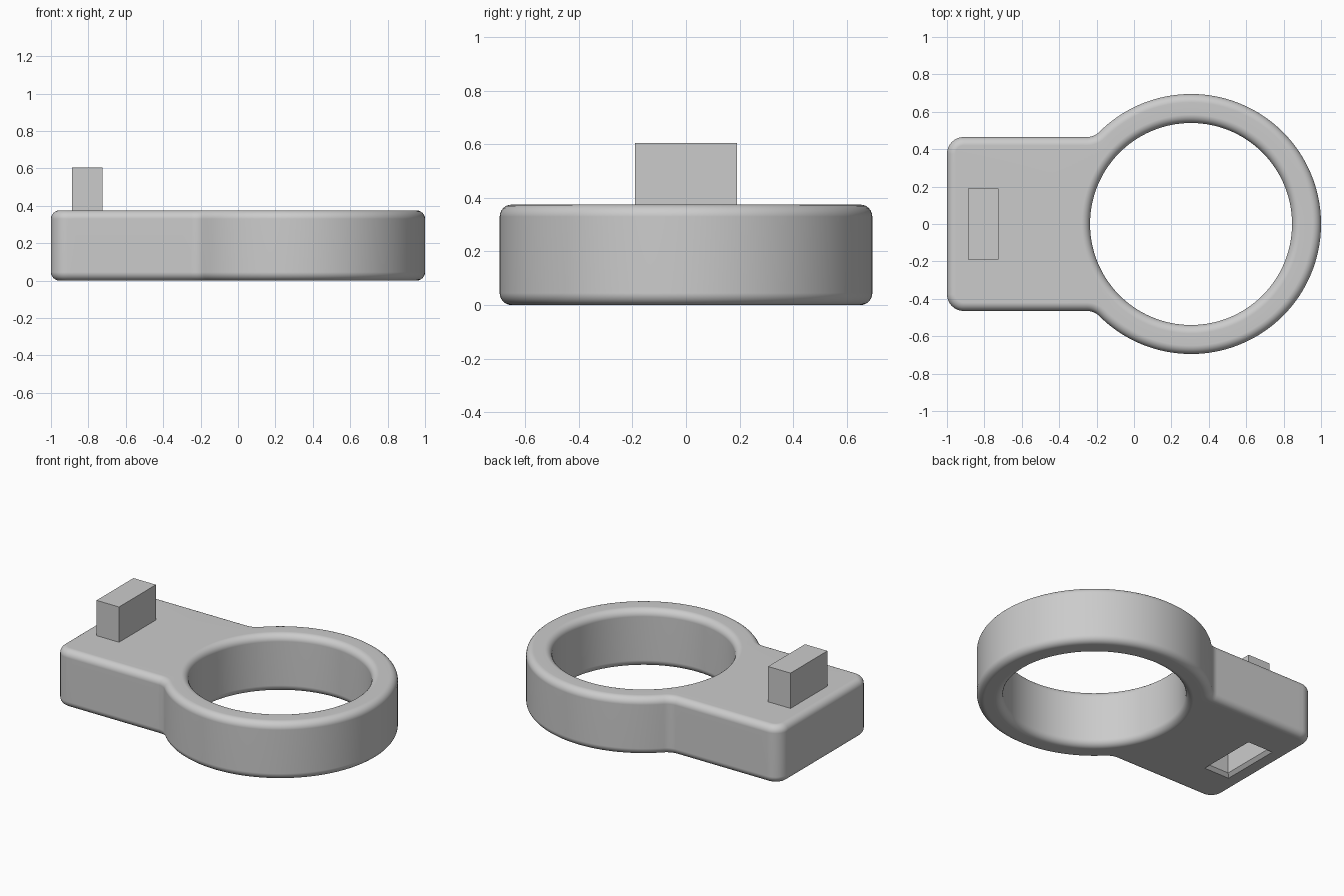
import bpy
import bmesh
from math import sin, cos, pi, atan2, sqrt

cube = bpy.data.objects.get("Cube")
if cube:
    bpy.data.objects.remove(cube, do_unlink=True)

HEIGHT = 0.375      # body thickness
CX = 0.305          # ring centre
RING, HOLE = 0.695, 0.54
HALF = 0.465        # half width of the plate
CORNER, FILLET = 0.09, 0.09
ROUND = 0.045       # edge rounding
STEPS = 6

grey = bpy.data.materials.new("plain_grey")
grey.use_nodes = True
grey.diffuse_color = (0.6, 0.6, 0.6, 1)
grey.node_tree.nodes["Principled BSDF"].inputs["Base Color"].default_value = (0.6, 0.6, 0.6, 1)


def make_object(name, bm):
    bmesh.ops.recalc_face_normals(bm, faces=bm.faces)
    mesh = bpy.data.meshes.new(name)
    bm.to_mesh(mesh)
    bm.free()
    mesh.materials.append(grey)
    obj = bpy.data.objects.new(name, mesh)
    bpy.context.collection.objects.link(obj)
    return obj


def arc(cx, cy, r, a0, a1, n):
    angles = [a0 + (a1 - a0) * i / n for i in range(n + 1)]
    return [(cx + r * cos(a), cy + r * sin(a)) for a in angles]


def outline(d):
    """Closed keyhole outline, moved inward by d."""
    fy = HALF + FILLET
    fx = CX - sqrt((RING + FILLET) ** 2 - fy ** 2)
    join = atan2(fy, fx - CX)
    half = arc(CX, 0, RING - d, 0, join, 64)
    half += arc(fx, fy, FILLET + d, join - pi, -pi / 2, 8)[1:]
    end = CORNER - 1
    for i in range(1, 16):
        half.append((fx + (end - fx) * i / 16, HALF - d))
    half += arc(end, HALF - CORNER, CORNER - d, pi / 2, pi, 8)
    for i in range(1, 9):
        half.append((d - 1, (HALF - CORNER) * (1 - i / 8)))
    return half + [(x, -y) for x, y in reversed(half[1:-1])]


# Body: rounded keyhole plate with a round hole
bm = bmesh.new()
levels = []
for i in range(STEPS + 1):
    t = pi / 2 * i / STEPS
    levels.append((ROUND * (1 - sin(t)), ROUND * (1 - cos(t))))
levels += [(d, HEIGHT - z) for d, z in reversed(levels)]

rays = [atan2(y, x - CX) for x, y in outline(0)]
loops = [[bm.verts.new((x, y, z)) for x, y in outline(d)] for d, z in levels]
for d, z in reversed(levels):
    r = HOLE + d
    loops.append([bm.verts.new((CX + r * cos(a), r * sin(a), z)) for a in rays])
count = len(rays)
for k, low in enumerate(loops):
    high = loops[(k + 1) % len(loops)]
    for i in range(count):
        j = (i + 1) % count
        bm.faces.new((low[i], low[j], high[j], high[i]))
body = make_object("ring_body", bm)


def box(name, x0, x1, half_y, z0, z1, lip=0):
    """Block whose lower rim flares out by lip."""
    bm = bmesh.new()
    rows = [(0, z0), (0, z1)] if not lip else [(lip, z0 - lip), (lip, z0), (0, z0 + lip), (0, z1)]
    rings = []
    for g, z in rows:
        plan = [(x0 - g, -half_y - g), (x1 + g, -half_y - g), (x1 + g, half_y + g), (x0 - g, half_y + g)]
        rings.append([bm.verts.new((x, y, z)) for x, y in plan])
    for a, b in zip(rings, rings[1:]):
        for i in range(4):
            j = (i + 1) % 4
            bm.faces.new((a[i], a[j], b[j], b[i]))
    bm.faces.new(rings[0])
    bm.faces.new(rings[-1])
    return make_object(name, bm)


# Peg on top
box("peg", -0.887, -0.725, 0.19, HEIGHT - 0.01, 0.605)

# Matching slot underneath, with a chamfered mouth
cutter = box("slot_cutter", -0.878, -0.734, 0.181, 0, 0.24, lip=0.02)
cutter.hide_render = True

bpy.ops.object.select_all(action="DESELECT")
bpy.context.view_layer.objects.active = body
body.select_set(True)
cut = body.modifiers.new("slot", "BOOLEAN")
cut.operation = "DIFFERENCE"
cut.solver = "EXACT"
cut.object = cutter
bpy.ops.object.modifier_apply(modifier=cut.name)
bpy.data.objects.remove(cutter, do_unlink=True)

# Smooth rounding with flat top and bottom
bpy.ops.object.shade_smooth_by_angle(angle=pi / 6)
weighted = body.modifiers.new("flat_caps", "WEIGHTED_NORMAL")
weighted.keep_sharp = True
